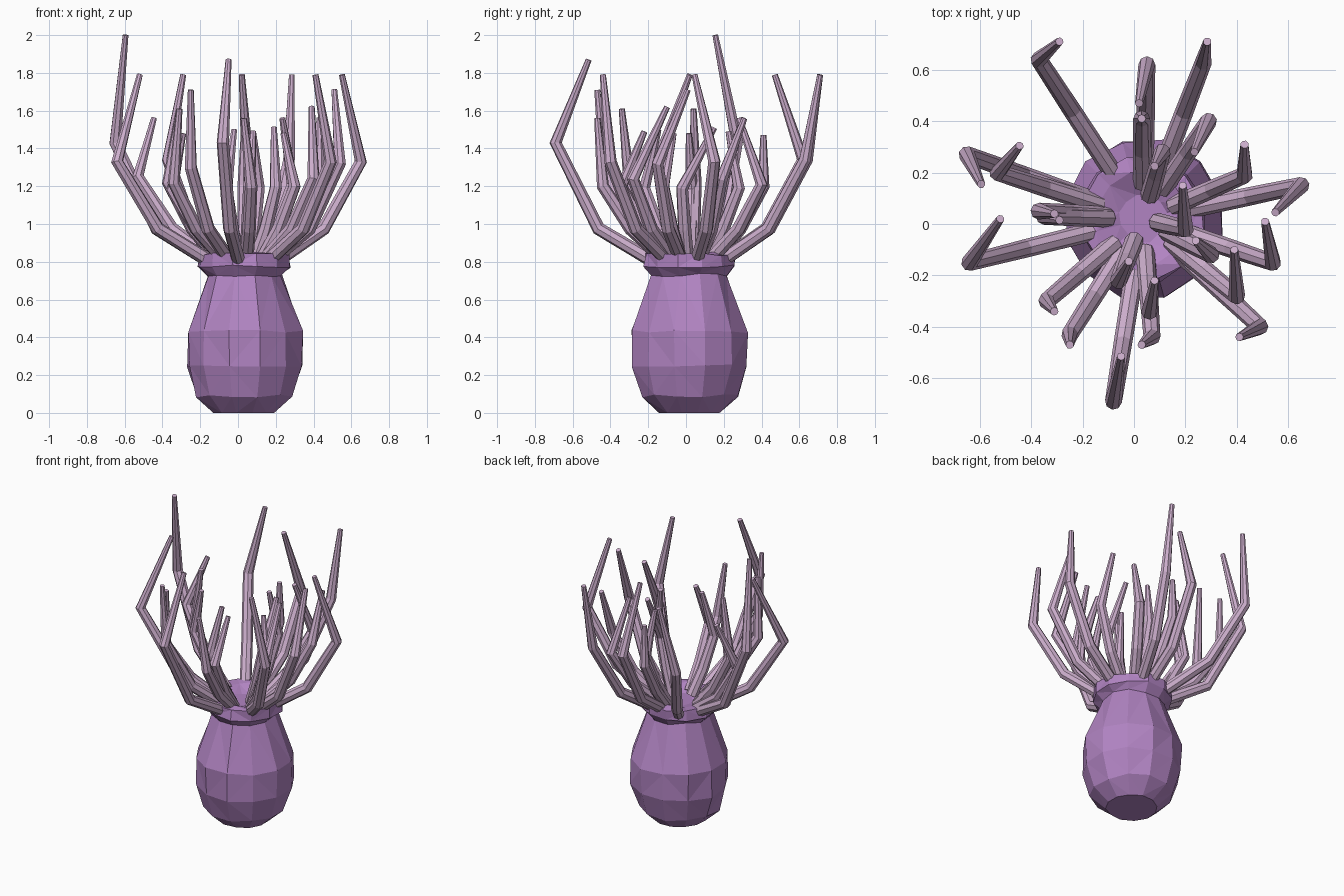
import bpy, bmesh, math, random
from mathutils import Vector

if "Cube" in bpy.data.objects:
    bpy.data.objects.remove(bpy.data.objects["Cube"])

random.seed(4)
CX, CY = 0.035, 0.02


def material(name, rgb):
    m = bpy.data.materials.new(name)
    m.diffuse_color = (*rgb, 1)
    m.use_nodes = True
    m.node_tree.nodes["Principled BSDF"].inputs["Base Color"].default_value = m.diffuse_color
    return m


body_mat = material("purple", (0.44, 0.23, 0.54))
arm_mat = material("pale_mauve", (0.60, 0.42, 0.60))


def finish(bm, name, mat):
    bmesh.ops.recalc_face_normals(bm, faces=bm.faces[:])
    me = bpy.data.meshes.new(name)
    bm.to_mesh(me)
    bm.free()
    me.materials.append(mat)
    ob = bpy.data.objects.new(name, me)
    bpy.context.collection.objects.link(ob)
    return ob


def skin(bm, rings, cap_end=True):
    n = len(rings[0])
    for a, b in zip(rings, rings[1:]):
        for i in range(n):
            j = (i + 1) % n
            bm.faces.new((a[i], a[j], b[j], b[i]))
    bm.faces.new(rings[0])
    if cap_end:
        bm.faces.new(rings[-1])


# Faceted bulbous body with a pinched neck, flared lip and shallow cup: radius, z
profile = [(0.165, 0.0), (0.26, 0.09), (0.31, 0.25), (0.313, 0.43), (0.205, 0.73),
           (0.25, 0.775), (0.24, 0.84), (0.18, 0.845), (0.09, 0.81)]
bm = bmesh.new()
rings = []
for k, (r, z) in enumerate(profile):
    ring = []
    for i in range(12):
        a = 2 * math.pi * (i + 0.5) / 12
        rr = r + random.uniform(-0.008, 0.008)
        zz = z + (random.uniform(-0.009, 0.009) if k else 0)
        ring.append(bm.verts.new((CX + rr * math.cos(a), CY + rr * math.sin(a), zz)))
    rings.append(ring)
skin(bm, rings)
bmesh.ops.triangulate(bm, faces=[f for f in bm.faces if len(f.verts) == 4])
finish(bm, "body", body_mat)


# Tapered bent tentacle
def tentacle(name, ex, ey, ez, tx, ty, tz):
    def inner(f, z):
        return Vector((CX + (ex - CX) * f, CY + (ey - CY) * f, z))
    outer = math.hypot(ex - CX, ey - CY) > 0.42
    pts = [inner(0.3 if outer else 0.35, 0.815), inner(0.68, 0.975),
           Vector((ex, ey, ez)), Vector((tx, ty, tz))]
    radii = [0.037, 0.036, 0.033, 0.016]
    bm = bmesh.new()
    rings = []
    side = Vector((-(ey - CY), ex - CX, 0)).normalized()
    for i, (p, r) in enumerate(zip(pts, radii)):
        t = Vector()
        if i:
            t += (p - pts[i - 1]).normalized()
        if i < 3:
            t += (pts[i + 1] - p).normalized()
        t.normalize()
        u = (side - t * side.dot(t)).normalized()
        v = t.cross(u)
        rings.append([bm.verts.new(p + r * (math.cos(a) * u + math.sin(a) * v))
                      for a in [2 * math.pi * k / 8 for k in range(8)]])
    skin(bm, rings)
    finish(bm, name, arm_mat)


# Elbow x, y, z then tip x, y, z
arms = [
    (-0.37, 0.64, 1.34, -0.29, 0.71, 1.79),
    (0.27, 0.63, 1.34, 0.285, 0.71, 1.79),
    (0.05, 0.62, 1.34, 0.02, 0.47, 1.79),
    (0.03, 0.41, 1.20, 0.03, 0.41, 1.47),
    (0.29, 0.40, 1.21, 0.235, 0.28, 1.56),
    (0.11, 0.28, 1.19, 0.08, 0.225, 1.49),
    (0.43, 0.19, 1.24, 0.43, 0.31, 1.56),
    (0.65, 0.15, 1.33, 0.55, 0.045, 1.79),
    (0.20, -0.02, 1.19, 0.19, 0.15, 1.51),
    (0.54, -0.15, 1.32, 0.51, 0.01, 1.71),
    (0.30, -0.12, 1.20, 0.24, -0.065, 1.48),
    (0.40, -0.28, 1.24, 0.39, -0.10, 1.62),
    (0.49, -0.40, 1.33, 0.41, -0.44, 1.79),
    (0.07, -0.44, 1.20, 0.03, -0.47, 1.56),
    (0.06, -0.34, 1.20, 0.08, -0.22, 1.49),
    (-0.06, -0.22, 1.19, -0.02, -0.145, 1.50),
    (-0.08, -0.69, 1.43, -0.05, -0.515, 1.87),
    (-0.25, -0.43, 1.30, -0.25, -0.47, 1.71),
    (-0.34, -0.30, 1.22, -0.31, -0.34, 1.61),
    (-0.64, -0.15, 1.33, -0.52, 0.02, 1.79),
    (-0.65, 0.27, 1.43, -0.595, 0.155, 2.0),
    (-0.53, 0.20, 1.25, -0.445, 0.305, 1.56),
    (-0.37, 0.05, 1.22, -0.31, 0.04, 1.61),
    (-0.35, 0.03, 1.18, -0.29, 0.015, 1.48),
]
for i, arm in enumerate(arms):
    tentacle(f"tentacle_{i + 1}", *arm)
